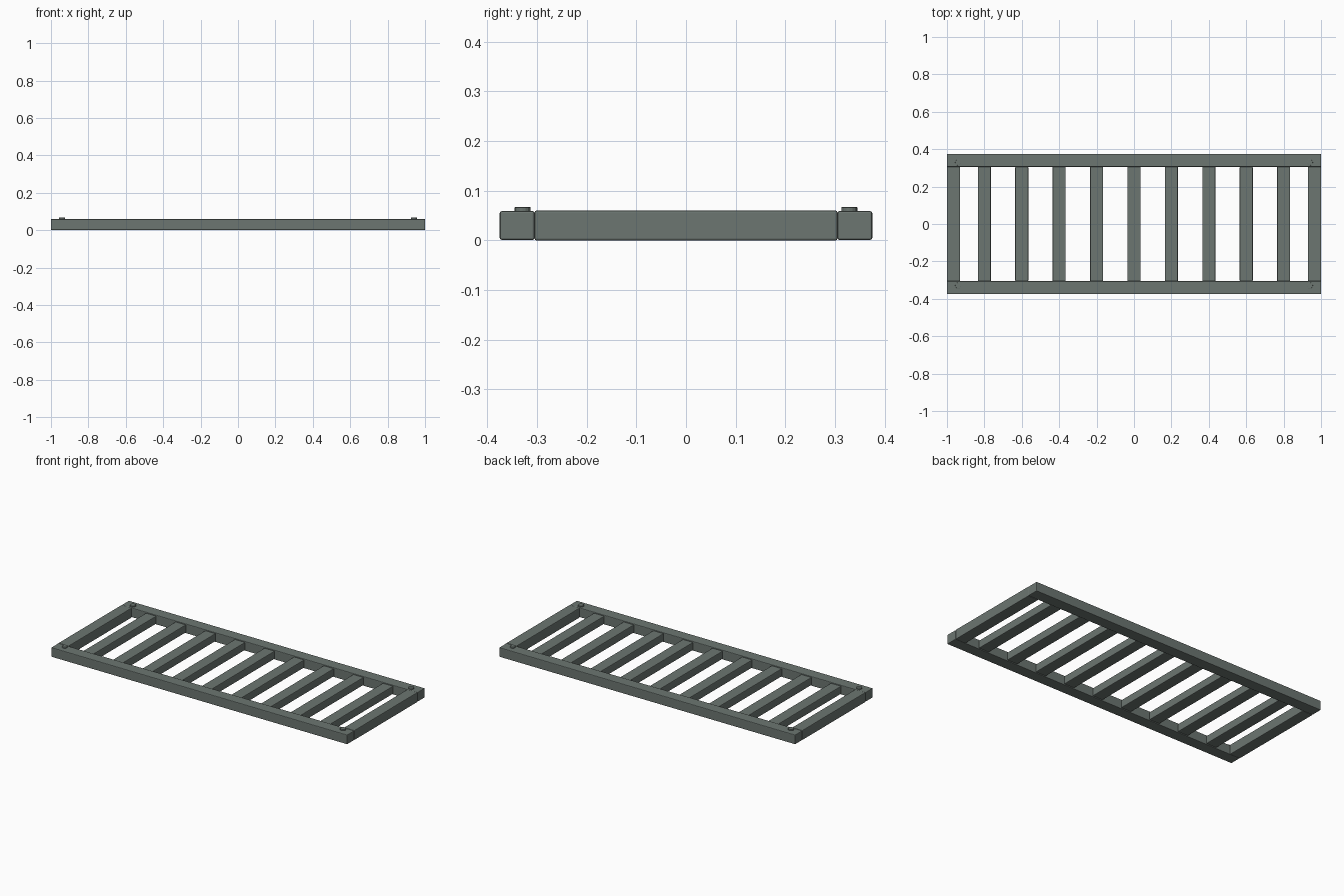
import bpy

cube = bpy.data.objects.get("Cube")
if cube:
    bpy.data.objects.remove(cube, do_unlink=True)

steel = bpy.data.materials.new("grey_green_steel")
steel.use_nodes = True
COLOUR = (0.15, 0.18, 0.165, 1)
steel.diffuse_color = COLOUR
steel.node_tree.nodes["Principled BSDF"].inputs["Base Color"].default_value = COLOUR


def finish(name, bevel):
    obj = bpy.context.object
    obj.name = name
    obj.data.materials.append(steel)
    mod = obj.modifiers.new("soft_edges", "BEVEL")
    mod.width = bevel
    mod.segments = 2
    mod.limit_method = "ANGLE"
    return obj


def bar(name, centre, size):
    bpy.ops.mesh.primitive_cube_add(size=1, location=centre)
    bpy.context.object.scale = size
    bpy.ops.object.transform_apply(location=False, rotation=False, scale=True)
    return finish(name, 0.004)


for y, side in ((-1, "front"), (1, "back")):
    # Long rails
    bar(f"{side}_rail", (0, y * 0.34, 0.03), (2, 0.07, 0.058))
    # Corner studs
    for x, end in ((-1, "right"), (1, "left")):
        bpy.ops.mesh.primitive_cylinder_add(
            vertices=16, radius=0.016, depth=0.016,
            location=(x * 0.94, y * 0.329, 0.059))
        finish(f"{side}_{end}_stud", 0.001)

# End bars, full height
for x, end in ((-1, "right"), (1, "left")):
    bar(f"{end}_end_bar", (x * 0.965, 0, 0.03), (0.07, 0.61, 0.06))

# Slats between the rails, slightly recessed
for i in range(-4, 5):
    bar(f"slat_{i + 5}", (i * 0.2, 0, 0.03), (0.07, 0.612, 0.048))
